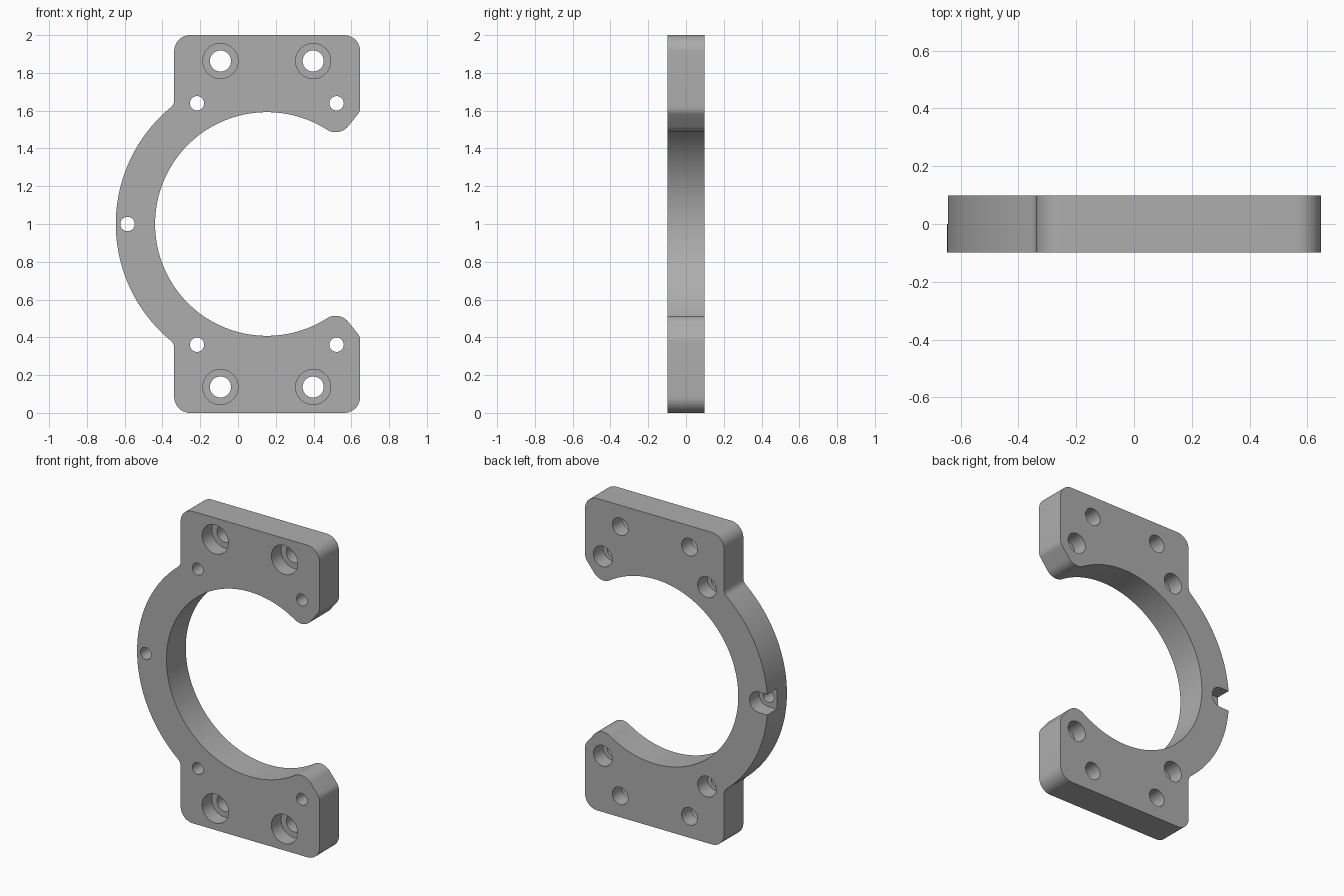
import bpy
import bmesh
from math import cos, sin, radians, degrees, atan2, sqrt

cube = bpy.data.objects.get("Cube")
if cube:
    bpy.data.objects.remove(cube, do_unlink=True)

CX, CZ = 0.153, 1.0            # ring centre
R_IN, R_OUT = 0.592, 0.80
LEFT, RIGHT, TOP = -0.338, 0.647, 2.0
HALF = 0.098                   # half thickness

grey = bpy.data.materials.new("machined_grey")
grey.use_nodes = True
colour = (0.42, 0.42, 0.42, 1)
grey.diffuse_color = colour
grey.node_tree.nodes["Principled BSDF"].inputs["Base Color"].default_value = colour


def arc(x, z, r, a0, a1, n=12):
    """Points on an arc in the xz plane, angles in degrees."""
    steps = [radians(a0 + (a1 - a0) * i / n) for i in range(n + 1)]
    return [(x + r * cos(a), z + r * sin(a)) for a in steps]


def prism(name, outline, y0, y1):
    """Extrude a closed xz outline from y0 to y1."""
    bm = bmesh.new()
    face = bm.faces.new([bm.verts.new((x, y0, z)) for x, z in outline])
    geom = bmesh.ops.extrude_face_region(bm, geom=[face])["geom"]
    moved = [v for v in geom if isinstance(v, bmesh.types.BMVert)]
    bmesh.ops.translate(bm, verts=moved, vec=(0, y1 - y0, 0))
    bmesh.ops.recalc_face_normals(bm, faces=bm.faces)
    mesh = bpy.data.meshes.new(name)
    bm.to_mesh(mesh)
    bm.free()
    obj = bpy.data.objects.new(name, mesh)
    bpy.context.collection.objects.link(obj)
    mesh.materials.append(grey)
    return obj


def circle(x, z, r):
    return arc(x, z, r, 0, 360, 40)[:-1]


# Upper half of the outline, from the inner ring round to the outer ring
tip_r, fillet, corner = 0.085, 0.05, 0.085
tip_x = 0.517
tip_z = CZ + sqrt((R_IN + tip_r) ** 2 - (tip_x - CX) ** 2)
tip_a = degrees(atan2(tip_z - CZ, tip_x - CX))
fil_x = LEFT - fillet
fil_z = CZ + sqrt((R_OUT + fillet) ** 2 - (fil_x - CX) ** 2)
fil_a = degrees(atan2(fil_z - CZ, fil_x - CX))

half = arc(CX, CZ, R_IN, 180, tip_a, 64)
half += arc(tip_x, tip_z, tip_r, tip_a + 180, 320, 14)[1:]
half += arc(RIGHT - 0.06, 1.618, 0.06, -40, 0, 6)
half += arc(RIGHT - corner, TOP - corner, corner, 0, 90)
half += arc(LEFT + corner, TOP - corner, corner, 90, 180)
half += arc(fil_x, fil_z, fillet, 0, fil_a - 180, 8)
half += arc(CX, CZ, R_OUT, fil_a, 180, 40)[1:]

# Mirror it to the lower half; the two ends lie on the mirror line
lower = [(x, 2 * CZ - z) for x, z in half[-2:0:-1]]
bracket = prism("ring_bracket", half + lower, -HALF, HALF)

cutters = []


def cut(outline, y0=-0.2, y1=0.2):
    cutters.append(prism("hole_cutter", outline, y0, y1))


for side in (1, -1):
    # Large bolt holes, counterbored from the front
    for x in (-0.093, 0.398):
        z = CZ + side * 0.863
        cut(circle(x, z, 0.093), y0=-0.2, y1=0.0)
        cut(circle(x, z, 0.056))
    # Small screw holes, counterbored from the back
    for x in (-0.217, 0.522):
        z = CZ + side * 0.639
        cut(circle(x, z, 0.066), y0=0.0)
        cut(circle(x, z, 0.038))

# Rim screw hole, with its rear counterbore open to the outside
cut(arc(-0.585, CZ, 0.066, -90, 90, 20) + [(-0.8, CZ + 0.066), (-0.8, CZ - 0.066)], y0=0.0)
cut(circle(-0.585, CZ, 0.038))

bpy.ops.object.select_all(action="DESELECT")
bpy.context.view_layer.objects.active = bracket
bracket.select_set(True)
for cutter in cutters:
    mod = bracket.modifiers.new("hole", "BOOLEAN")
    mod.operation = "DIFFERENCE"
    mod.solver = "EXACT"
    mod.object = cutter
    bpy.ops.object.modifier_apply(modifier=mod.name)
    bpy.data.objects.remove(cutter, do_unlink=True)

bpy.ops.object.shade_smooth_by_angle(angle=radians(25))
